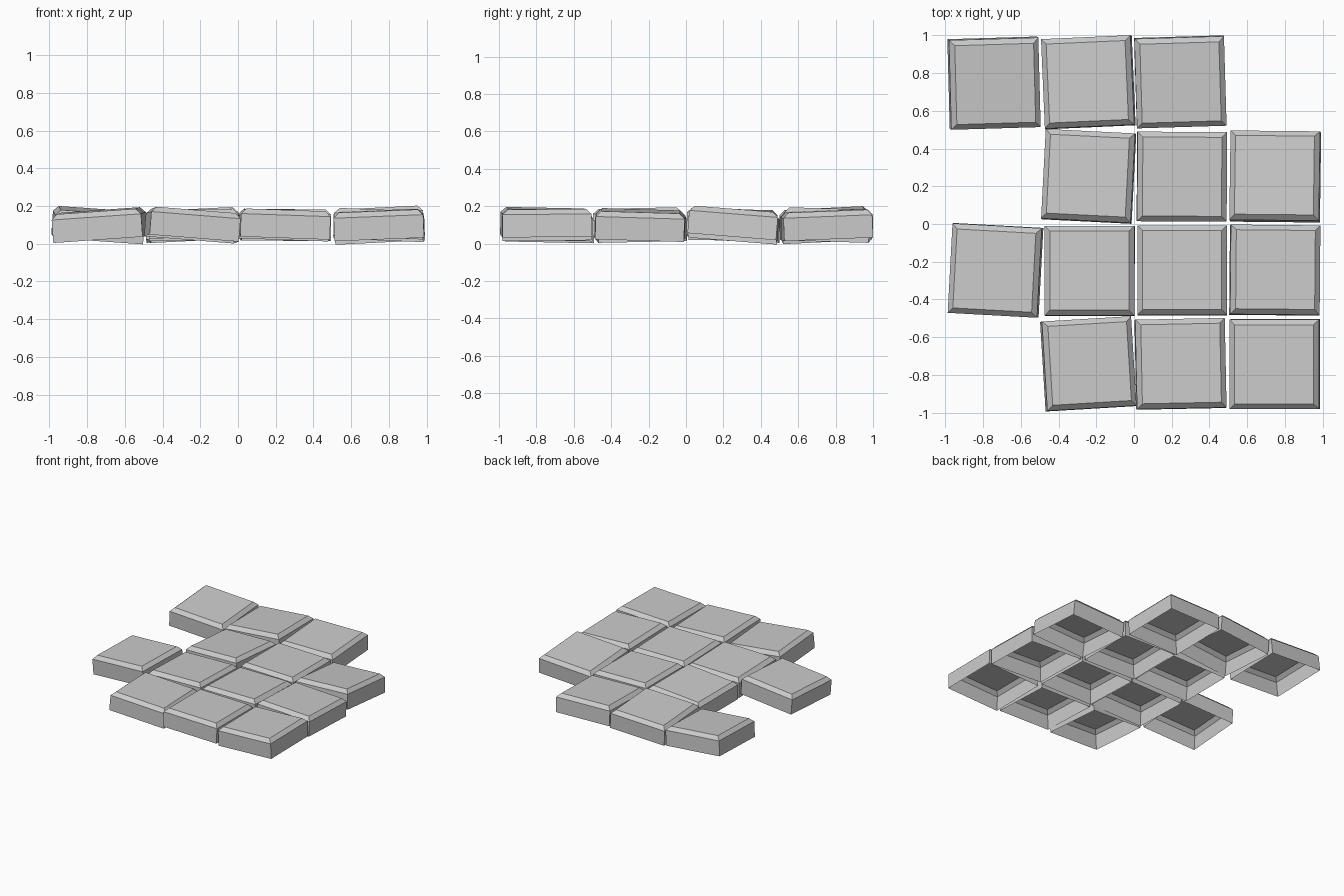
import bpy, bmesh

if "Cube" in bpy.data.objects:
    bpy.data.objects.remove(bpy.data.objects["Cube"])

SIDE, HEIGHT, BEVEL = 0.475, 0.15, 0.028


def tile_mesh():
    """Square paving slab with a chamfered top rim and an open underside."""
    bm = bmesh.new()
    bmesh.ops.create_cube(bm, size=1)
    bmesh.ops.scale(bm, vec=(SIDE, SIDE, HEIGHT), verts=bm.verts)
    bottom = [f for f in bm.faces if f.normal.z < -0.5]
    bmesh.ops.delete(bm, geom=bottom, context='FACES_ONLY')
    rim = [e for e in bm.edges if all(v.co.z > 0 for v in e.verts)]
    bmesh.ops.bevel(bm, geom=rim, offset=BEVEL, segments=1,
                    affect='EDGES', profile=0.5)
    me = bpy.data.meshes.new("paving_tile")
    bm.to_mesh(me)
    bm.free()
    return me


# Each tile: centre x, centre y, slope along x, slope along y, yaw
TILES = [
    # back row
    (-0.741, 0.746, -0.07, 0.05, 0.03),
    (-0.243, 0.752, 0.06, -0.03, 0.045),
    (0.246, 0.753, -0.01, 0.04, 0.03),
    # second row
    (-0.241, 0.253, 0.05, -0.04, -0.05),
    (0.254, 0.251, -0.02, 0.0, -0.005),
    (0.748, 0.253, 0.05, -0.08, -0.01),
    # third row
    (-0.735, -0.246, 0.07, 0.02, -0.055),
    (-0.235, -0.249, 0.02, -0.03, 0.0),
    (0.255, -0.246, 0.0, -0.03, 0.0),
    (0.747, -0.244, -0.04, -0.03, -0.01),
    # front row
    (-0.241, -0.741, -0.08, -0.02, 0.06),
    (0.247, -0.741, -0.035, -0.02, 0.02),
    (0.746, -0.743, 0.04, 0.01, 0.0),
]

mesh = tile_mesh()
for i, (x, y, sx, sy, yaw) in enumerate(TILES):
    tile = bpy.data.objects.new(f"paving_tile_{i + 1}", mesh)
    tile.location = (x, y, 0.1)
    tile.rotation_euler = (sy, -sx, yaw)
    bpy.context.collection.objects.link(tile)
